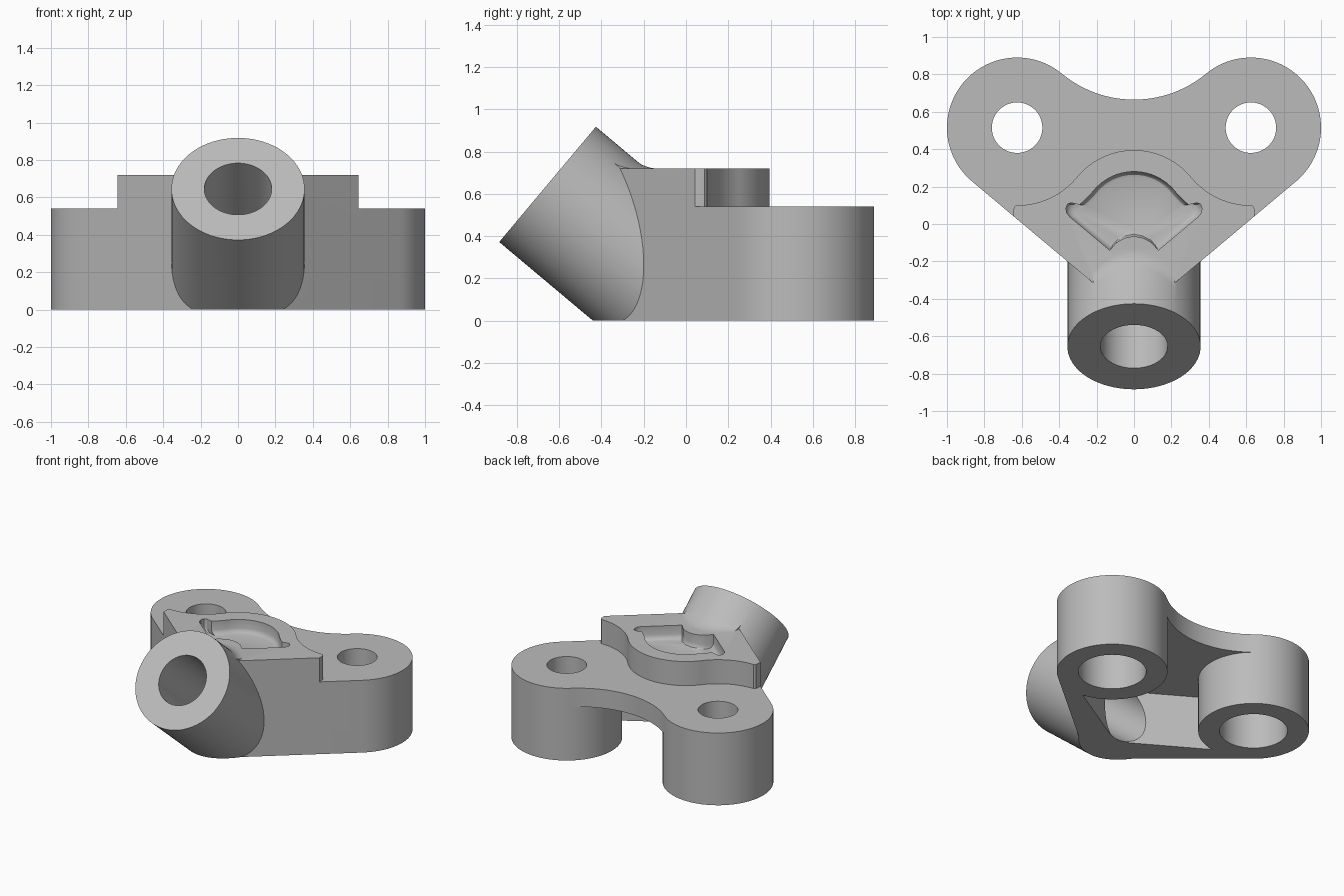
import bpy
import bmesh
from math import sin, cos, radians, sqrt
from mathutils import Matrix, Vector

cube = bpy.data.objects.get("Cube")
if cube:
    bpy.data.objects.remove(cube, do_unlink=True)

grey = bpy.data.materials.new("cast_grey")
grey.use_nodes = True
grey.diffuse_color = (0.5, 0.5, 0.5, 1)
grey.node_tree.nodes["Principled BSDF"].inputs["Base Color"].default_value = (0.5, 0.5, 0.5, 1)

BOSS = (0.625, 0.515)
BOSS_R = 0.375
TOP, STEP, CEILING = 0.72, 0.54, 0.40


def arc(cx, cy, r, start, end, n=24):
    """Points on an arc, angles in degrees."""
    angles = [radians(start + (end - start) * i / n) for i in range(n + 1)]
    return [(cx + r * cos(a), cy + r * sin(a)) for a in angles]


def mirrored(half):
    """Close a half outline with its mirror image across x = 0."""
    return half + [(-x, y) for x, y in reversed(half) if abs(x) > 1e-4]


def finish(name, bm):
    bmesh.ops.recalc_face_normals(bm, faces=bm.faces)
    mesh = bpy.data.meshes.new(name)
    bm.to_mesh(mesh)
    bm.free()
    mesh.materials.append(grey)
    obj = bpy.data.objects.new(name, mesh)
    bpy.context.collection.objects.link(obj)
    return obj


def loft(name, rings):
    """Solid skinned through rings of equal point count."""
    bm = bmesh.new()
    loops = [[bm.verts.new(p) for p in ring] for ring in rings]
    for a, b in zip(loops, loops[1:]):
        for i in range(len(a)):
            j = (i + 1) % len(a)
            bm.faces.new((a[i], a[j], b[j], b[i]))
    bm.faces.new(loops[0])
    bm.faces.new(loops[-1])
    return finish(name, bm)


def prism(name, outline, z0, z1):
    return loft(name, [[(x, y, z) for x, y in outline] for z in (z0, z1)])


def cylinder(name, r, length, matrix):
    bm = bmesh.new()
    bmesh.ops.create_cone(bm, cap_ends=True, segments=80, radius1=r, radius2=r,
                          depth=length, matrix=matrix)
    return finish(name, bm)


def combine(target, other, operation):
    """Apply an exact boolean and discard the second solid."""
    other.hide_render = True
    mod = target.modifiers.new("boolean", "BOOLEAN")
    mod.operation = operation
    mod.solver = "EXACT"
    mod.object = other
    bpy.context.view_layer.objects.active = target
    bpy.ops.object.modifier_apply(modifier=mod.name)
    bpy.data.objects.remove(other, do_unlink=True)


# Main block: two round lugs joined by a concave back and a V-shaped front
TANGENT = 129.6
base = mirrored([(0.189, -0.34)] + arc(*BOSS, BOSS_R, -50, TANGENT, 44)
                + arc(0, 1.27, 0.605, -51.2, -90, 16))
body = prism("bracket_body", base, -0.1, TOP)

# Lower the lugs, leaving a raised platform at the front
step = mirrored(arc(0, 0, 0.395, 90, 39.5) + arc(*BOSS, 0.415, 219.5, 267)[1:]
                + [(0.63, 0.1), (0.642, 0.088), (0.645, 0.07), (0.645, 0.03),
                   (1.3, 0.03), (1.3, 1.3)])
combine(body, prism("step_cutter", step, STEP, 1), "DIFFERENCE")

# Slanted tube
tilt = Matrix.Rotation(radians(50), 4, "X")
axis = tilt @ Vector((0, 0, 1))
tube_end = Vector((0, -0.655, 0.645))
TUBE_R, TUBE_LEN = 0.356, 0.75
tube_place = Matrix.Translation(tube_end - axis * TUBE_LEN / 2) @ tilt
combine(body, cylinder("tube", TUBE_R, TUBE_LEN, tube_place), "UNION")

# Soft fillet where the tube leaves the platform
sections = []
FILLET = 0.065
for i in range(25):
    x = -0.22 + 0.44 * i / 24
    rise = sqrt(TUBE_R ** 2 - x * x) / axis.z * axis.z / -axis.y
    s = tube_end.y + (rise - (TOP - tube_end.z)) * (-axis.y / axis.z)
    a = Vector((x, s + FILLET, TOP - 0.001))
    c = Vector((x, s, TOP - 0.001))
    b = c + Vector((0, axis.y, axis.z)) * FILLET - Vector((0, 0, 0.002))
    curve = [a * (1 - t) ** 2 + c * 2 * t * (1 - t) + b * t * t
             for t in [k / 7 for k in range(8)]]
    sections.append(curve + [Vector((x, s - 0.1, 0.62)), Vector((x, s + FILLET, 0.62))])
combine(body, loft("tube_fillet", sections), "UNION")

# Hollow underside, open at the back between the lugs
cavity = mirrored([(0.08, -0.15)] + arc(*BOSS, BOSS_R, 262, TANGENT, 36)
                  + [(0.286, 0.924), (0.286, 1.3)])
combine(body, prism("cavity_cutter", cavity, -1, CEILING), "DIFFERENCE")

# Flat bottom
floor = mirrored([(2, -2), (2, 2)])
combine(body, prism("floor_cutter", floor, -1, 0), "DIFFERENCE")

# Tube bore, through to the hollow
BORE_LEN = 1.1
bore_place = Matrix.Translation(tube_end - axis * (BORE_LEN / 2 - 0.15)) @ tilt
combine(body, cylinder("bore_cutter", 0.18, BORE_LEN, bore_place), "DIFFERENCE")

# Lug holes, wider from below
for side in (-1, 1):
    for r, z0, z1 in ((0.135, 0.2, 1.0), (0.23, -0.5, CEILING)):
        place = Matrix.Translation((side * BOSS[0], BOSS[1], (z0 + z1) / 2))
        combine(body, cylinder("hole_cutter", r, z1 - z0, place), "DIFFERENCE")

# Shallow pocket in the platform with a rounded floor edge
pocket = mirrored([(0, -0.065), (0.05, -0.075), (0.095, -0.1), (0.13, -0.14),
                   (0.345, 0.04), (0.36, 0.06), (0.364, 0.085), (0.355, 0.107),
                   (0.335, 0.113), (0.31, 0.107)]
                  + arc(*BOSS, 0.53, 231, 219.5, 10) + arc(0, 0, 0.28, 39.5, 90, 16)[1:])
levels = [(0.62, 0.86), (0.624, 0.92), (0.636, 0.97), (0.655, 1), (0.9, 1)]
rings = [[(x * k, 0.07 + (y - 0.07) * k, z) for x, y in pocket] for z, k in levels]
combine(body, loft("pocket_cutter", rings), "DIFFERENCE")

# Smooth curved walls, crisp edges
bpy.ops.object.select_all(action="DESELECT")
body.select_set(True)
bpy.context.view_layer.objects.active = body
bpy.ops.object.shade_smooth_by_angle(angle=radians(28))
